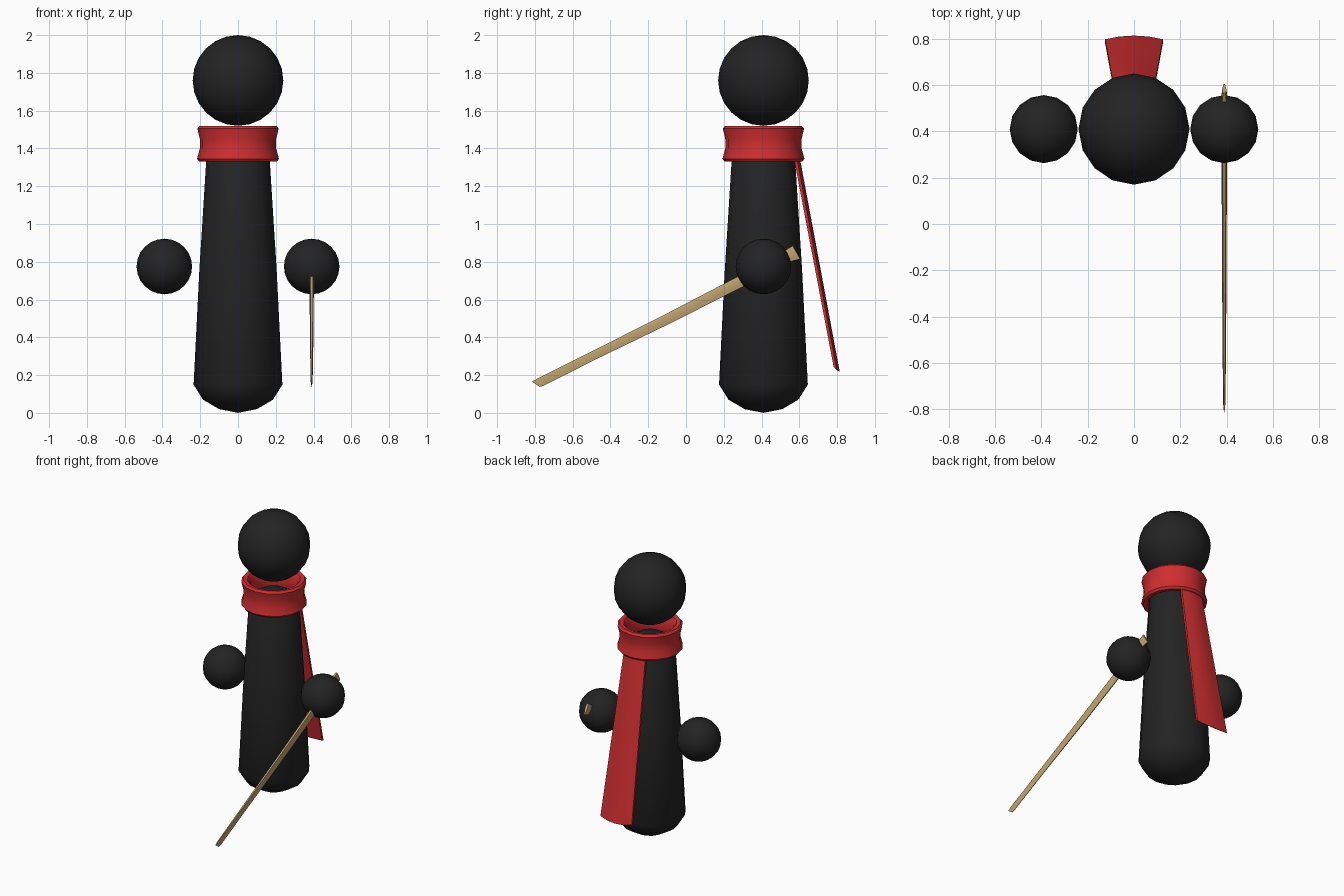
import bpy, bmesh, math
from mathutils import Vector

if "Cube" in bpy.data.objects:
    bpy.data.objects.remove(bpy.data.objects["Cube"])

CY = 0.41  # the figure stands behind the centre, the blade reaches forward


def mat(name, col):
    m = bpy.data.materials.new(name)
    m.diffuse_color = (*col, 1)
    m.use_nodes = True
    m.node_tree.nodes["Principled BSDF"].inputs["Base Color"].default_value = m.diffuse_color
    return m


BLACK = mat("black", (0.017, 0.017, 0.017))
RED = mat("red", (0.62, 0.027, 0.03))
TAN = mat("tan wood", (0.55, 0.38, 0.17))


def finish(name, bm, material, angle=40):
    bmesh.ops.recalc_face_normals(bm, faces=bm.faces)
    me = bpy.data.meshes.new(name)
    bm.to_mesh(me)
    bm.free()
    me.materials.append(material)
    ob = bpy.data.objects.new(name, me)
    bpy.context.collection.objects.link(ob)
    bpy.context.view_layer.objects.active = ob
    ob.select_set(True)
    bpy.ops.object.shade_smooth_by_angle(angle=math.radians(angle))
    ob.select_set(False)
    return ob


def ball(name, loc, r):
    bm = bmesh.new()
    bmesh.ops.create_uvsphere(bm, u_segments=16, v_segments=12, radius=r)
    bmesh.ops.translate(bm, verts=bm.verts, vec=loc)
    finish(name, bm, BLACK)


def lathe(name, prof, material, closed=False, n=16):
    """Spin a (radius, z) profile about the body axis."""
    bm = bmesh.new()
    vs = [bm.verts.new((r, 0, z)) for r, z in prof]
    pairs = list(zip(vs, vs[1:])) + ([(vs[-1], vs[0])] if closed else [])
    edges = [bm.edges.new(p) for p in pairs]
    bmesh.ops.spin(bm, geom=vs + edges, cent=(0, 0, 0), axis=(0, 0, 1),
                   angle=math.tau, steps=n, use_duplicate=False)
    bmesh.ops.remove_doubles(bm, verts=bm.verts, dist=1e-4)
    bmesh.ops.translate(bm, verts=bm.verts, vec=(0, CY, 0))
    finish(name, bm, material)


def loft(name, rings, material, angle=30):
    """Skin a list of equal-length closed cross-sections and cap the ends."""
    bm = bmesh.new()
    rs = [[bm.verts.new(p) for p in ring] for ring in rings]
    n = len(rs[0])
    for a, b in zip(rs, rs[1:]):
        for i in range(n):
            bm.faces.new((a[i], a[(i + 1) % n], b[(i + 1) % n], b[i]))
    bm.faces.new(rs[0])
    bm.faces.new(rs[-1])
    finish(name, bm, material, angle)


# head and floating hands
ball("head", (0, CY, 1.76), 0.24)
for side, x in (("left", -0.39), ("right", 0.39)):
    ball(side + "_hand", (x, CY, 0.775), 0.147)

# tapered body with domed ends
lathe("body", [(0, 0), (0.10, 0.02), (0.185, 0.07), (0.235, 0.15), (0.205, 0.75),
               (0.168, 1.34), (0.135, 1.40), (0.075, 1.435), (0, 1.445)], BLACK)

# scarf wrapped around the neck, pinched at the middle
lathe("scarf_band", [(0.175, 1.335), (0.205, 1.33), (0.217, 1.345), (0.202, 1.40),
                     (0.202, 1.45), (0.215, 1.505), (0.203, 1.52), (0.175, 1.515),
                     (0.157, 1.49), (0.15, 1.425), (0.157, 1.36)], RED, closed=True)

# scarf tail: a curved strip that widens as it hangs away from the back
rings = []
for t in (0, 0.25, 0.5, 0.75, 0.96, 1):
    half = 0.085 + 0.04 * t
    y, z = 0.597 + 0.217 * t, 1.38 - 1.163 * t
    us = [-1, -0.5, 0, 0.5, 1]
    outer = [(u * half, y - 0.016 * u * u, z + 0.015 * t * u * u) for u in us]
    inner = [(u * half, y - 0.016 - 0.016 * u * u, z + 0.015 * t * u * u + 0.01 * t)
             for u in reversed(us)]
    rings.append(outer + inner)
loft("scarf_tail", rings, RED)

# wooden sword: flat six-sided section along a slightly curved line
# (top edge y, z, bottom edge y, z, half thickness)
stations = [(0.565, 0.885, 0.605, 0.815, 0.010), (0.525, 0.86, 0.55, 0.80, 0.013),
            (0.41, 0.795, 0.435, 0.74, 0.013), (0.28, 0.725, 0.305, 0.67, 0.012),
            (-0.10, 0.527, -0.075, 0.478, 0.010), (-0.50, 0.325, -0.48, 0.282, 0.008),
            (-0.79, 0.18, -0.755, 0.143, 0.005), (-0.815, 0.165, -0.775, 0.138, 0.002)]
rings = []
for ty, tz, by, bz, h in stations:
    top, bot = Vector((0.39, ty, tz)), Vector((0.39, by, bz))
    rings.append([top.lerp(bot, f) + Vector((s * h, 0, 0)) for f, s in
                  ((0, 0.6), (0.4, 1), (1, 0.25), (1, -0.25), (0.4, -1), (0, -0.6))])
loft("wooden_sword", rings, TAN)
